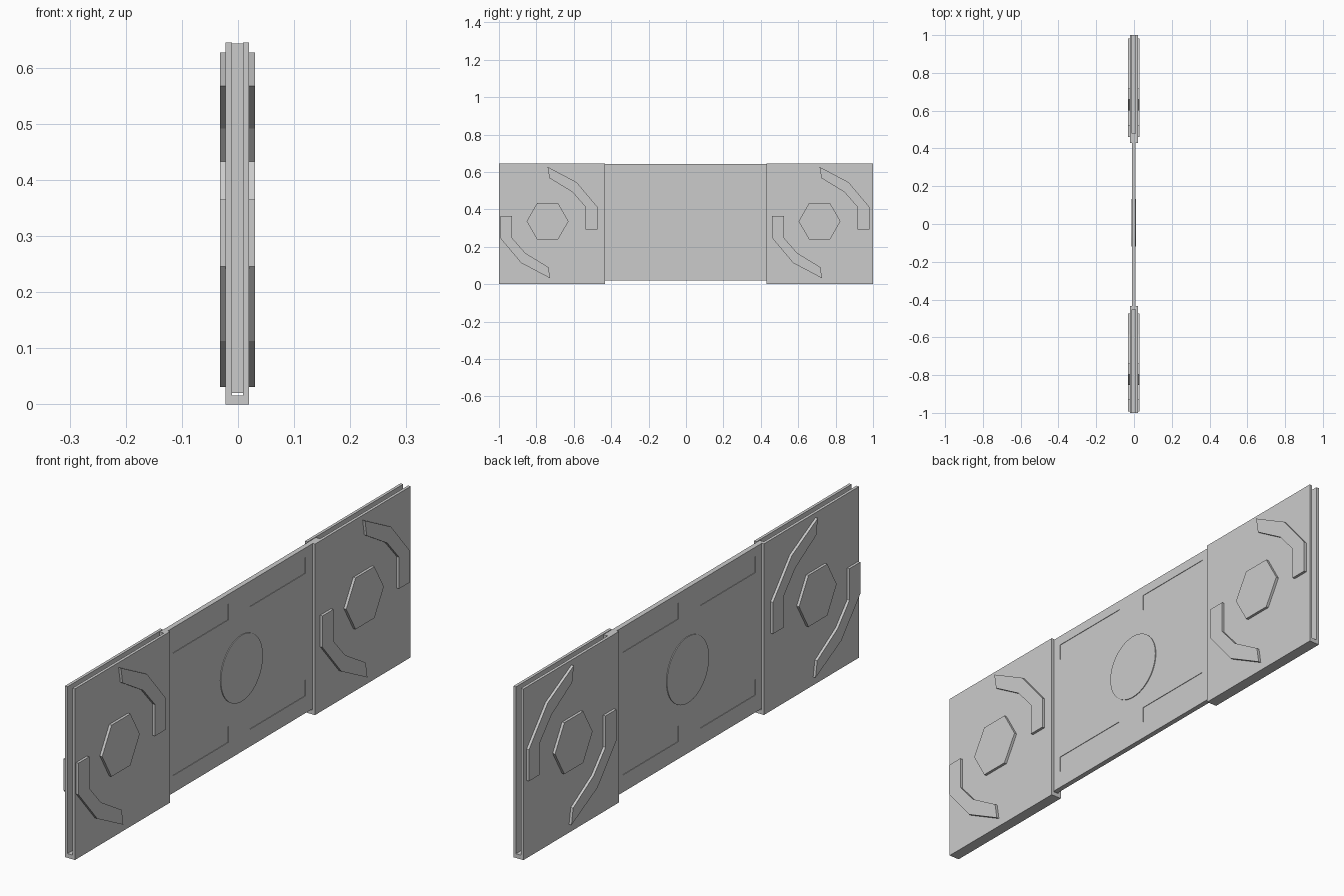
import bpy, bmesh, math
from mathutils import Matrix

if "Cube" in bpy.data.objects:
    bpy.data.objects.remove(bpy.data.objects["Cube"])

CX = -0.001  # mid-thickness plane
mat = bpy.data.materials.new("plain grey")
mat.diffuse_color = (0.6, 0.6, 0.6, 1)
mat.use_nodes = True
mat.node_tree.nodes["Principled BSDF"].inputs["Base Color"].default_value = mat.diffuse_color


def prism(name, pts, a, b, axis="x"):
    """Extrude a closed profile: (y, z) along x, or (x, z) along y."""
    bm = bmesh.new()
    to3 = (lambda p, t: (t, p[0], p[1])) if axis == "x" else (lambda p, t: (p[0], t, p[1]))
    lo = [bm.verts.new(to3(p, a)) for p in pts]
    hi = [bm.verts.new(to3(p, b)) for p in pts]
    bm.faces.new(lo)
    bm.faces.new(hi[::-1])
    n = len(pts)
    for i in range(n):
        j = (i + 1) % n
        bm.faces.new((lo[i], hi[i], hi[j], lo[j]))
    bmesh.ops.recalc_face_normals(bm, faces=bm.faces)
    me = bpy.data.meshes.new(name)
    bm.to_mesh(me)
    bm.free()
    me.materials.append(mat)
    ob = bpy.data.objects.new(name, me)
    bpy.context.collection.objects.link(ob)
    return ob


def rect(y0, y1, z0, z1):
    return [(y0, z0), (y1, z0), (y1, z1), (y0, z1)]


def ring(y, z, r, n):
    return [(y + r * math.cos(2 * math.pi * i / n), z + r * math.sin(2 * math.pi * i / n)) for i in range(n)]


# sliding panel with shallow rectangular recesses on both faces
panel = prism("sliding_panel", rect(-0.452, 0.479, 0.02, 0.643), CX - 0.0095, CX + 0.0095)
for y0, y1 in ((-0.40, -0.07), (0.06, 0.39)):
    for z0, z1 in ((0.085, 0.145), (0.547, 0.607)):
        for s in (-1, 1):
            a, b = sorted((CX + s * 0.0075, CX + s * 0.03))
            cut = prism("recess_cutter", rect(y0, y1, z0, z1), a, b)
            cut.hide_render = True
            cut.hide_viewport = True
            cut.display_type = "WIRE"
            m = panel.modifiers.new("recess", "BOOLEAN")
            m.operation, m.solver, m.object = "DIFFERENCE", "EXACT", cut

# round boss in the middle of the panel
disc = prism("round_boss", ring(0.007, 0.336, 0.125, 48), CX - 0.0125, CX + 0.0125)
bpy.context.view_layer.objects.active = disc
disc.select_set(True)
bpy.ops.object.shade_smooth_by_angle(angle=math.radians(30))

# pocket housings: U-shaped, open at the top and both ends
h, w, t, floor = 0.645, 0.021, 0.010, 0.016
u = [(-w, 0), (w, 0), (w, h), (t, h), (t, floor), (-t, floor), (-t, h), (-w, h)]
u = [(x + CX, z) for x, z in u]
bracket = [(-0.007, 0.298), (0.148, 0.216), (0.260, 0.083), (0.260, -0.036),
           (0.196, -0.036), (0.196, 0.083), (0.126, 0.163), (0.003, 0.238)]

for tag, y0, y1, yc in (("left", -1, -0.433, -0.733), ("right", 0.43, 1, 0.721)):
    prism(tag + "_housing", u, y0, y1, "y")
    # raised hexagon and two rotated brackets on each outer face
    for side, s in (("back", -1), ("face", 1)):
        a, b = sorted((CX + s * 0.018, CX + s * 0.031))
        prism(f"{tag}_{side}_hexagon", ring(yc - 0.007, 0.336, 0.112, 6), a, b)
        for label, k in (("upper", 1), ("lower", -1)):
            pts = [(yc + k * y, 0.329 + k * z) for y, z in bracket]
            prism(f"{tag}_{side}_{label}_bracket", pts, a, b)
